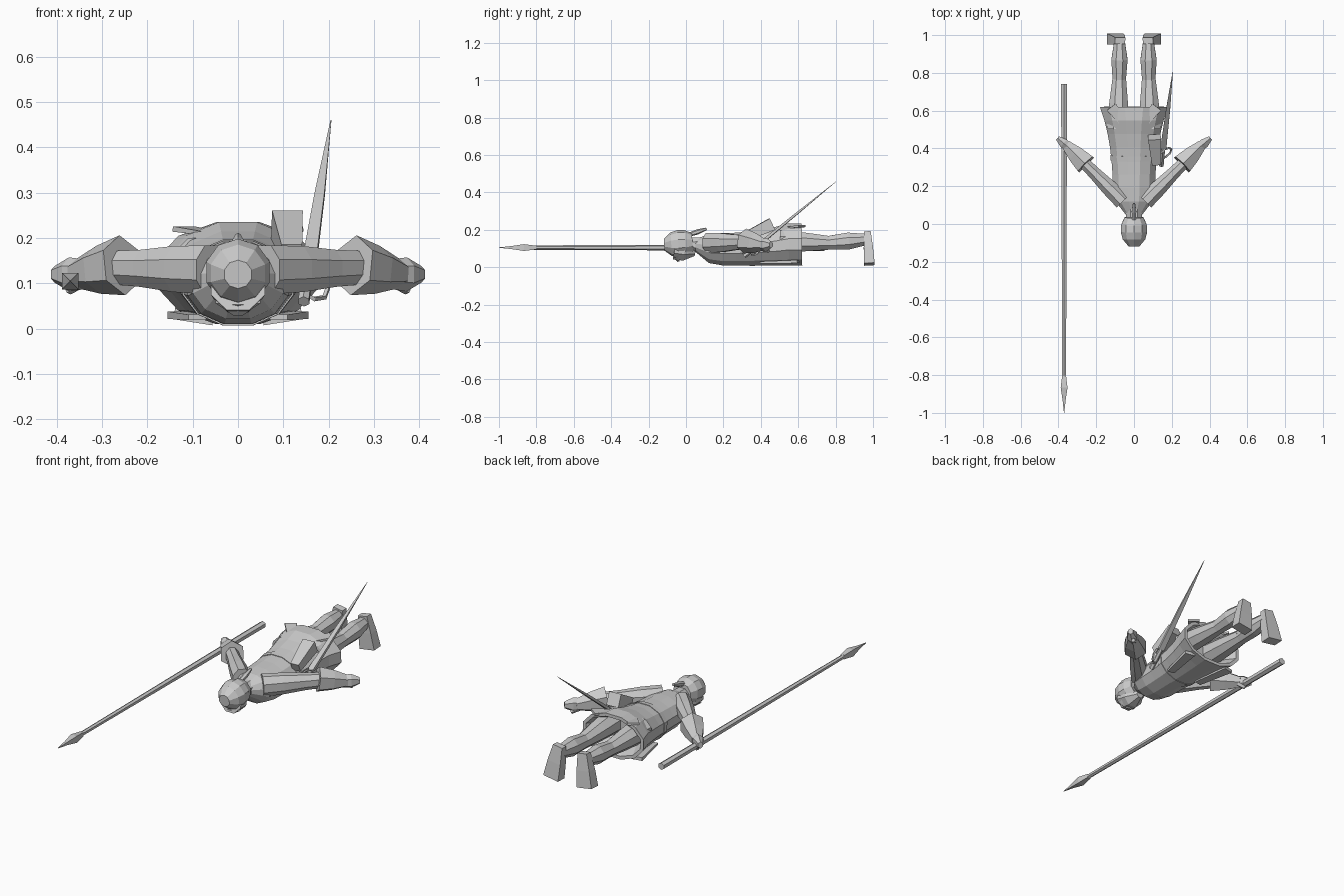
import bpy, bmesh, math
from mathutils import Vector

cube = bpy.data.objects.get("Cube")
if cube:
    bpy.data.objects.remove(cube)

grey = bpy.data.materials.new("plain grey")
grey.use_nodes = True
tone = (.6, .6, .6, 1)
grey.diffuse_color = tone
grey.node_tree.nodes["Principled BSDF"].inputs["Base Color"].default_value = tone


def loft(name, rings, sides=8, mirrored=False):
    """Skin flat-faced rings of (centre, half width, half depth)."""
    bm = bmesh.new()
    axis = (rings[-1][0] - rings[0][0]).normalized()
    upright = abs(axis.z) > .9
    side = axis.cross(Vector((0, 1, 0) if upright else (0, 0, 1))).normalized()
    up = side.cross(axis)
    reach = 1 / math.cos(math.pi / sides)
    loops = []
    for centre, width, depth in rings:
        loop = []
        for corner in range(sides):
            angle = (corner + .5) * math.tau / sides
            across = side * width * math.cos(angle)
            over = up * depth * math.sin(angle)
            loop.append(bm.verts.new(centre + reach * (across + over)))
        loops.append(loop)
    for lower, upper in zip(loops, loops[1:]):
        for corner in range(sides):
            following = (corner + 1) % sides
            bm.faces.new((lower[corner], lower[following], upper[following], upper[corner]))
    bm.faces.new(loops[0])
    bm.faces.new(loops[-1])
    bmesh.ops.recalc_face_normals(bm, faces=bm.faces)
    mesh = bpy.data.meshes.new(name)
    bm.to_mesh(mesh)
    bm.free()
    mesh.materials.append(grey)
    part = bpy.data.objects.new(name, mesh)
    bpy.context.collection.objects.link(part)
    if mirrored:
        part.modifiers.new("both sides", "MIRROR")
    return part


def tube(name, start, end, radii, depth=1, sides=8, mirrored=False):
    """Straight part whose radii are spread evenly from start to end."""
    start, end = Vector(start), Vector(end)
    steps = len(radii) - 1
    rings = [(start.lerp(end, step / steps), radius, radius * depth)
             for step, radius in enumerate(radii)]
    return loft(name, rings, sides, mirrored)


def tunic_ring(t):
    """Tunic section: rounded shoulders, then a skirt that flares to the hem."""
    shoulder = min(1, .4 + 4 * t)
    flare = t ** 3
    low = .13 - .12 * shoulder
    high = .13 + .05 * shoulder + .055 * min(1, 1.5 * flare)
    width = shoulder * (.11 + .07 * flare)
    return Vector((0, .05 + .57 * t, (low + high) / 2)), width, (high - low) / 2


# Tunic, with the hem folded inwards
tunic = [tunic_ring(step / 8) for step in range(9)]
hem, hem_width, hem_depth = tunic[-1]
tunic.append((hem, hem_width * .9, hem_depth * .85))
tunic.append((hem - Vector((0, .1, 0)), hem_width * .6, hem_depth * .5))
loft("tunic", tunic, sides=12)

# Belt hugging the waist
belt = []
for t in (.5, .55):
    centre, width, depth = tunic_ring(t)
    belt.append((centre, width + .004, depth + .003))
loft("belt", belt, sides=12)

# Neck, face, helmet and pigtail
tube("neck", start=(0, 0, .12), end=(0, .08, .12), radii=(.04, .045), depth=.9)
tube("face", start=(0, -.06, .1), end=(0, .05, .08), radii=(.06, .055, .02))
tube("helmet", start=(0, -.117, .12), end=(0, .035, .13),
     radii=(.03, .06, .07, .067, .05), sides=10)
tube("visor", start=(0, -.05, .06), end=(0, -.04, .03), radii=(.05, .01), depth=.4, sides=6)
tube("pigtail", start=(0, .02, .175), end=(0, .11, .205), radii=(.01, .012, .006), sides=6)

# Arms with wide cuffs
tube("upper_arms", start=(.06, .12, .13), end=(.28, .34, .135),
     radii=(.045, .042, .034, .03), depth=1.2, mirrored=True)
tube("cuffs", start=(.255, .315, .14), end=(.36, .42, .12),
     radii=(.055, .044, .025), depth=1.05, sides=6, mirrored=True)
tube("hands", start=(.34, .4, .12), end=(.405, .455, .12),
     radii=(.022, .025, .012), depth=1.3, sides=6, mirrored=True)
tube("thumbs", start=(.345, .42, .105), end=(.375, .44, .085),
     radii=(.012, .009), sides=5, mirrored=True)

# Legs, narrow at the knee and ankle
tube("thighs", start=(.085, .5, .14), end=(.078, .77, .13),
     radii=(.06, .05, .036), mirrored=True)
tube("calves", start=(.078, .76, .13), end=(.076, .98, .15),
     radii=(.035, .043, .026), depth=1.05, mirrored=True)
tube("feet", start=(.073, .97, .188), end=(.1, .98, .016),
     radii=(.027, .038, .044), depth=.65, sides=4, mirrored=True)

# Loose panels hanging over the skirt
tube("front_panels", start=(.09, .4, .025), end=(.128, .6, .03),
     radii=(.02, .028), depth=.3, sides=4, mirrored=True)
tube("back_flaps", start=(.03, .5, .205), end=(.12, .62, .22),
     radii=(.015, .03), depth=.2, sides=4, mirrored=True)

# Spear held in the right hand
tube("spear_shaft", start=(-.37, .74, .105), end=(-.37, -.85, .105), radii=(.016, .01), sides=6)
tube("spear_head", start=(-.37, -.8, .105), end=(-.37, -1, .105),
     radii=(.01, .018, .008, .001), sides=4)

# Sword hanging from the left hip
tube("sword_blade", start=(.155, .4, .13), end=(.205, .805, .46),
     radii=(.016, .011, .001), depth=.5, sides=4)
tube("sword_grip", start=(.155, .4, .13), end=(.145, .31, .06), radii=(.01, .012), sides=6)
bpy.ops.mesh.primitive_torus_add(
    major_segments=8, minor_segments=4, major_radius=.04, minor_radius=.006,
    location=(.165, .375, .1), rotation=(math.radians(45), math.radians(50), 0))
guard = bpy.context.object
guard.name = "sword_guard"
guard.data.materials.append(grey)

# Pouch tilted up from the belt
tube("pouch", start=(.118, .32, .165), end=(.108, .46, .23), radii=(.023, .034), sides=4)
